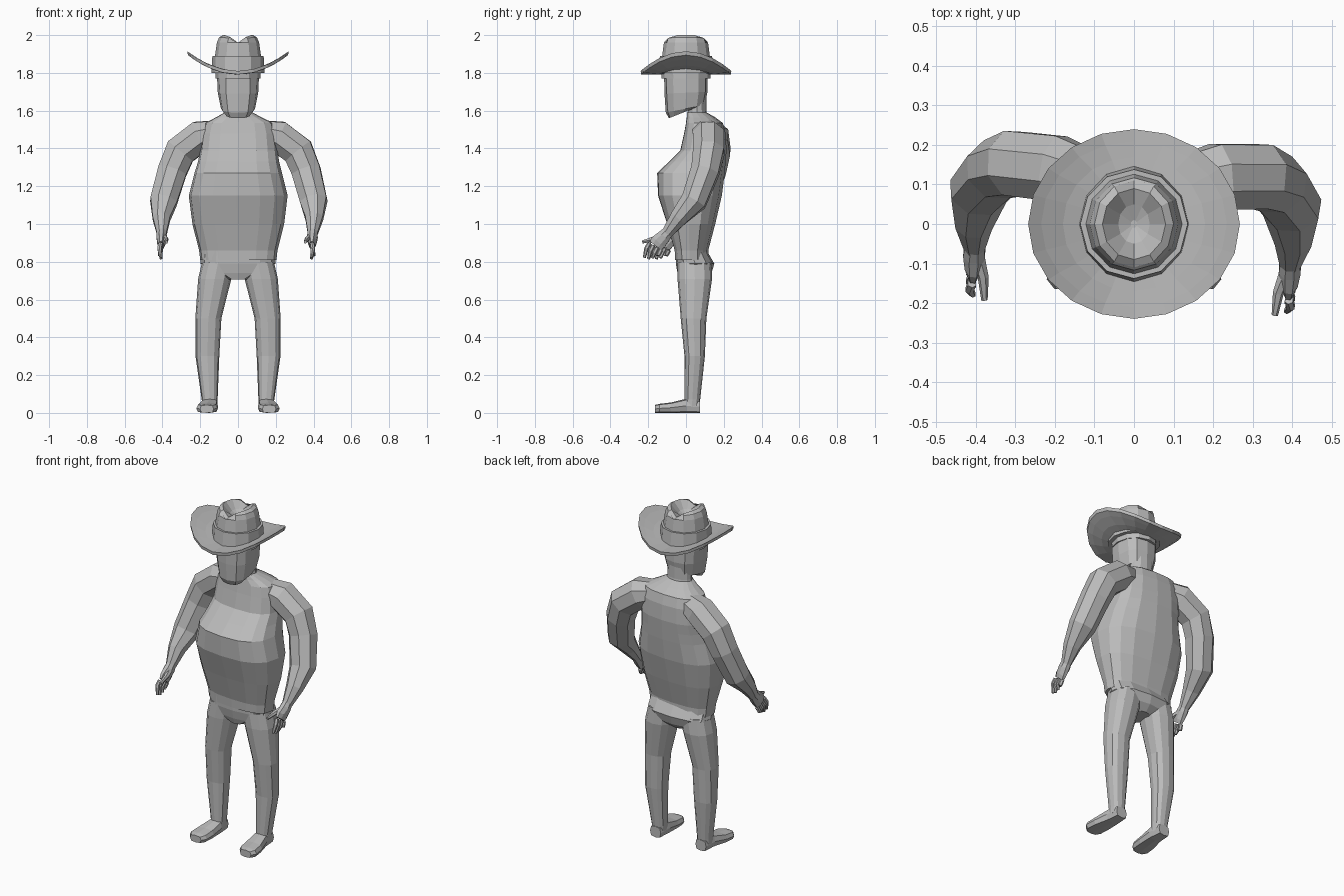
import bpy, bmesh, math
from mathutils import Vector, Matrix

if "Cube" in bpy.data.objects:
    bpy.data.objects.remove(bpy.data.objects["Cube"])

grey = bpy.data.materials.new("plain_grey")
grey.diffuse_color = (0.5, 0.5, 0.5, 1)
grey.use_nodes = True
grey.node_tree.nodes["Principled BSDF"].inputs["Base Color"].default_value = grey.diffuse_color
TWIST = Matrix.Rotation(math.radians(-3), 4, 'Z')   # upper body is slightly turned


def skin(name, rings, twist=False, closed=False):
    """Bridge equal-sized rings into a flat-shaded object, capped or joined end to start."""
    bm = bmesh.new()
    loops = [[bm.verts.new(p) for p in r] for r in rings]
    n = len(loops[0])
    pairs = list(zip(loops, loops[1:])) + ([(loops[-1], loops[0])] if closed else [])
    for a, b in pairs:
        for i in range(n):
            j = (i + 1) % n
            bm.faces.new((a[i], a[j], b[j], b[i]))
    if not closed:
        bm.faces.new(loops[0])
        bm.faces.new(loops[-1])
    if twist:
        bm.transform(TWIST)
    bmesh.ops.recalc_face_normals(bm, faces=bm.faces)
    me = bpy.data.meshes.new(name)
    bm.to_mesh(me)
    bm.free()
    me.materials.append(grey)
    ob = bpy.data.objects.new(name, me)
    bpy.context.collection.objects.link(ob)
    return ob


def power(c, e):
    return math.copysign(abs(c) ** (2 / e), c)


def ring(zf, zb, cx, w, yf, yb, sides=12, e=2.0):
    """Rounded-box cross-section, front edge at height zf and back edge at zb."""
    pts = []
    for i in range(sides):
        a = 2 * math.pi * i / sides - math.pi / 2
        s = power(math.sin(a), e)
        t = (s + 1) / 2
        pts.append((cx + w * power(math.cos(a), e), yf + (yb - yf) * t, zf + (zb - zf) * t))
    return pts


def tube(path, sides=8):
    """Rings across a path of (point, (radius_u, radius_v))."""
    pts = [Vector(p) for p, r in path]
    out = []
    for i, (p, (ru, rv)) in enumerate(path):
        d = (pts[min(i + 1, len(pts) - 1)] - pts[max(i - 1, 0)]).normalized()
        u = d.cross(Vector((0, 1, 0))).normalized()
        v = u.cross(d)
        out.append([pts[i] + u * ru * math.cos(a) + v * rv * math.sin(a)
                    for a in (2 * math.pi * (k + .5) / sides for k in range(sides))])
    return out


def pair(name, rings, twist=False):
    """Build a part on both sides."""
    skin("right_" + name, rings, twist)
    skin("left_" + name, [[(-p[0], p[1], p[2]) for p in r] for r in rings], twist)


# Torso with round belly
torso = [(1.59, .075, .005, .11), (1.565, .12, .005, .155), (1.535, .18, 0, .195),
         (1.48, .195, -.01, .21), (1.39, .205, -.03, .215), (1.33, .215, -.09, .21),
         (1.27, .232, -.153, .205), (1.15, .262, -.148, .19), (1.0, .243, -.10, .155),
         (.86, .208, -.06, .118), (.81, .202, -.057, .118)]
skin("torso", [ring(z, z, 0, w, f, b, 16, 2.6) for z, w, f, b in torso], twist=True)

# Hips
hips = [(.86, .195, -.055, .11), (.79, .198, -.054, .15), (.74, .14, -.045, .135), (.705, .05, -.035, .10)]
skin("hips", [ring(z, z, 0, w, f, b, 12, 2.6) for z, w, f, b in hips])

# Legs
legs = [(.80, .105, .085, -.045, .135), (.71, .123, .088, -.045, .138), (.50, .157, .069, -.028, .108),
        (.30, .162, .063, -.008, .10), (.07, .15, .042, -.008, .075), (.03, .15, .04, -.008, .07)]
pair("leg", [ring(z, z, cx, w, f, b, 12, 2.4) for z, cx, w, f, b in legs])

# Feet, lofted from heel to toe
feet = [(.075, .15, .035, .065), (.0, .15, .043, .075), (-.08, .16, .055, .055),
        (-.14, .165, .056, .048), (-.165, .165, .036, .042)]
foot_rings = []
for y, cx, w, top in feet:
    flat = ring(0, 0, cx, w, 0, top, 8, 3.5)
    foot_rings.append([(x, y, z) for x, z, _ in flat])
pair("foot", foot_rings)

# Arms, starting inside the torso so the shoulders flow together
pair("arm", tube([((.10, .105, 1.495), (.06, .07)), ((.205, .13, 1.465), (.09, .09)),
                  ((.312, .137, 1.385), (.09, .088)), ((.355, .12, 1.28), (.083, .08)),
                  ((.398, .062, 1.12), (.077, .072)), ((.405, -.02, 1.03), (.05, .05)),
                  ((.40, -.08, .95), (.028, .032))]), True)

# Hands: palm, four fingers and thumb
pair("palm", tube([((.40, -.07, .965), (.026, .03)), ((.40, -.095, .935), (.03, .038)),
                   ((.40, -.125, .905), (.024, .045)), ((.40, -.14, .885), (.016, .042))], 8), True)
for k in range(4):
    base = (.402, -.172 + .02 * k, .898 - .012 * k)
    mid = (.407, -.188 + .021 * k, .872 - .012 * k)
    tip = (.398, -.20 + .022 * k, .84 - (.018, .03, .03, .018)[k] + .005 * k)
    pair(f"finger_{k + 1}", tube([(base, (.012, .012)), (mid, (.012, .012)), (tip, (.008, .008))], 6), True)
pair("thumb", tube([((.39, -.10, .935), (.016, .018)), ((.374, -.155, .92), (.014, .014)),
                    ((.368, -.212, .905), (.008, .009))], 6), True)

# Neck and head
skin("neck", [ring(z, z, 0, w, f, b) for z, w, f, b in
              [(1.54, .085, .0, .12), (1.60, .075, .01, .108), (1.68, .072, .0, .108)]])
head = [(1.56, 1.61, .068, -.09, .035), (1.59, 1.63, .09, -.107, .10),
        (1.69, 1.70, .107, -.114, .114), (1.80, 1.80, .112, -.116, .114)]
skin("head", [ring(zf, zb, 0, w, f, b, 12, 2.6) for zf, zb, w, f, b in head])
skin("hat_lining", [ring(z, z, 0, .118, -.13, .13) for z in (1.77, 1.82)])

# Hat brim, curled up at the sides
brim = []
for w, d, lift in [(.10, .10, 0), (.18, .17, 0), (.235, .21, 0), (.265, .238, 0),
                   (.268, .24, .018), (.235, .21, .018), (.18, .17, .018), (.10, .10, .018)]:
    brim.append([(x, y, 1.792 + lift + .102 * (x / .265) ** 2)
                 for x, y, _ in ring(0, 0, 0, w, -d, d, 20)])
skin("hat_brim", brim, closed=True)

# Hat band and pinched crown
skin("hat_band", [ring(z, z, 0, w, -d, d) for z, w, d in [(1.80, .14, .147), (1.89, .136, .138)]])
crown = []
for z, w, d in [(1.86, .124, .128), (1.89, .122, .126), (1.96, .112, .117), (1.988, .10, .11),
                (2.0, .08, .09), (1.955, .04, .05), (1.94, .008, .01)]:
    pinch = .04 if 1.97 < z else 0
    crown.append([(x, y, z - pinch * max(0, 1 - abs(x) / .055)) for x, y, _ in ring(0, 0, 0, w, -d, d)])
skin("hat_crown", crown)
